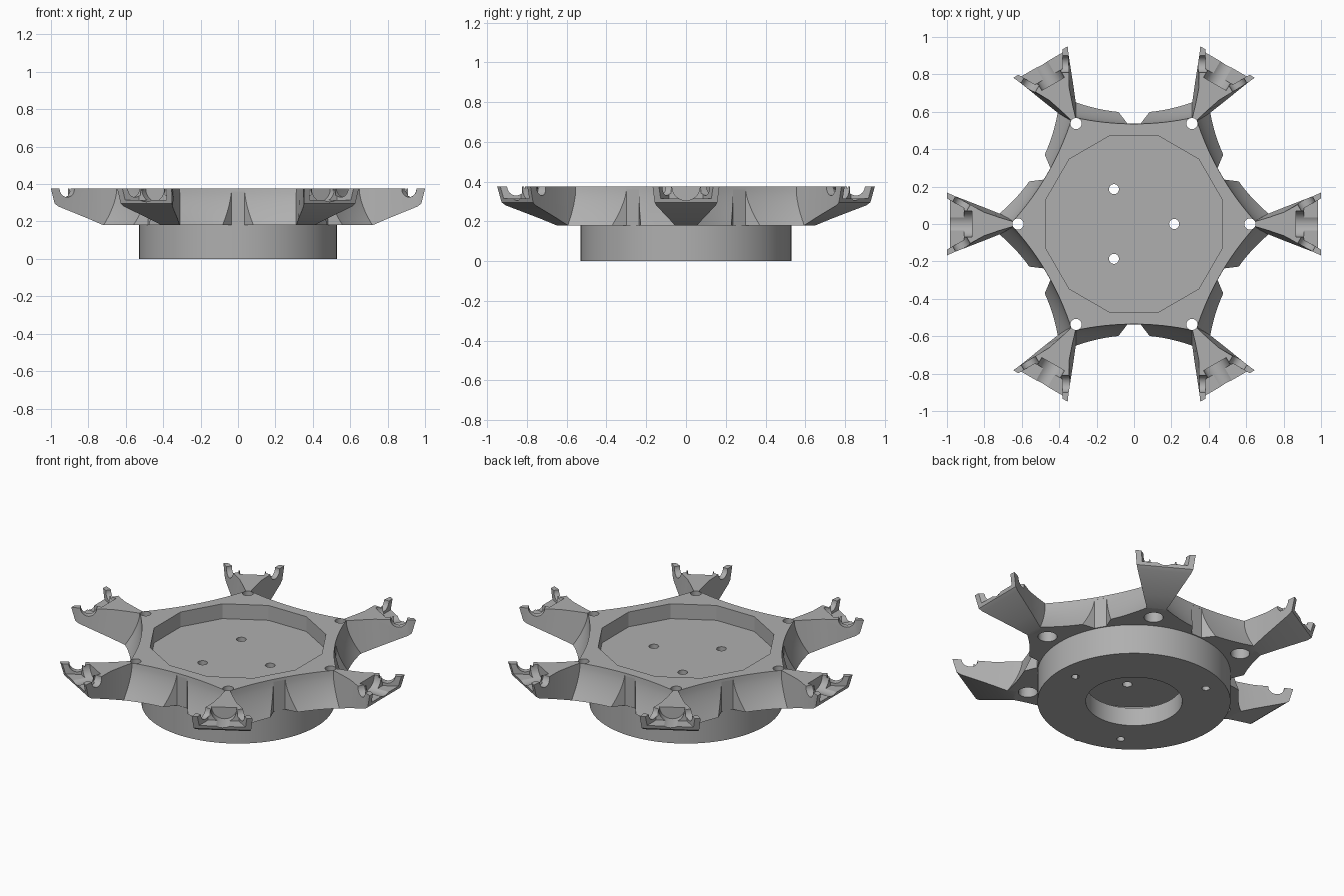
import bpy, bmesh, math
from mathutils import Matrix, Vector

if "Cube" in bpy.data.objects:
    bpy.data.objects.remove(bpy.data.objects["Cube"])

GREY = (0.43, 0.43, 0.43, 1)
mat = bpy.data.materials.new("plain grey")
mat.use_nodes = True
mat.diffuse_color = GREY
mat.node_tree.nodes["Principled BSDF"].inputs["Base Color"].default_value = GREY

TOP, MID = 0.375, 0.18


def loft(name, rings, closed=False):
    """Skin matching rings of points; cap the ends unless they close up."""
    bm = bmesh.new()
    loops = [[bm.verts.new(p) for p in ring] for ring in rings]
    n = len(loops[0])
    pairs = list(zip(loops, loops[1:]))
    if closed:
        pairs.append((loops[-1], loops[0]))
    else:
        bm.faces.new(loops[0])
        bm.faces.new(loops[-1])
    for a, b in pairs:
        for i in range(n):
            j = (i + 1) % n
            bm.faces.new((a[i], a[j], b[j], b[i]))
    bmesh.ops.recalc_face_normals(bm, faces=bm.faces)
    mesh = bpy.data.meshes.new(name)
    bm.to_mesh(mesh)
    bm.free()
    mesh.materials.append(mat)
    obj = bpy.data.objects.new(name, mesh)
    bpy.context.collection.objects.link(obj)
    return obj


def prism(points, z0, z1, turn=0.0):
    rot = Matrix.Rotation(turn, 3, "Z")
    return loft("cutter", [[rot @ Vector((x, y, z)) for x, y in points] for z in (z0, z1)])


def circle(radius, n=32, phase=0.0):
    return [(radius * math.cos(phase + math.tau * i / n),
             radius * math.sin(phase + math.tau * i / n)) for i in range(n)]


def drill(dist, angle, radius, z0, z1):
    cx, cy = dist * math.cos(angle), dist * math.sin(angle)
    return prism([(cx + x, cy + y) for x, y in circle(radius, 24)], z0, z1)


def rod(start, direction, length, radius):
    """Cylinder along any direction."""
    rot = Vector(direction).to_track_quat("Z", "Y").to_matrix()
    return loft("cutter", [[Vector(start) + rot @ Vector((x, y, z))
                            for x, y in circle(radius)] for z in (0, length)])


def cut(obj, cutters):
    """Subtract every cutter, then discard the cutters."""
    for c in cutters:
        mod = obj.modifiers.new("cut", "BOOLEAN")
        mod.operation, mod.solver, mod.object = "DIFFERENCE", "EXACT", c
    bpy.context.view_layer.update()
    deps = bpy.context.evaluated_depsgraph_get()
    mesh = bpy.data.meshes.new_from_object(obj.evaluated_get(deps))
    obj.modifiers.clear()
    obj.data = mesh
    for c in cutters:
        bpy.data.objects.remove(c)


def smooth(obj):
    bpy.ops.object.select_all(action="DESELECT")
    obj.select_set(True)
    bpy.context.view_layer.objects.active = obj
    bpy.ops.object.shade_smooth_by_angle(angle=math.radians(25))


SIXTHS = [math.radians(60 * k) for k in range(6)]
THIRDS = SIXTHS[::2]

# Hub plate: six concave sides that scoop outward towards the underside
def hub_ring(t):
    flare = t ** 1.6
    ring = []
    for turn in SIXTHS:
        rot = Matrix.Rotation(turn, 3, "Z")
        for i in range(17):
            u = 1 - i / 8
            x = u * (0.32 - 0.01 * flare)
            y = 0.535 + 0.06 * flare + (0.035 + 0.02 * flare) * u * u
            ring.append(rot @ Vector((x, y, TOP - (TOP - MID) * t)))
    return ring


hub = loft("hub_plate", [hub_ring(i / 8) for i in range(9)])
cutters = [prism(circle(0.49, 12, math.radians(15)), 0.285, 0.5),
           prism(circle(0.46, 96), 0.1, 0.23)]
cutters += [drill(0.215, a, 0.027, 0.1, 0.4) for a in THIRDS]
for a in SIXTHS:
    cutters.append(drill(0.62, a, 0.03, 0.1, 0.5))
    cutters.append(drill(0.62, a, 0.053, 0.1, 0.26))
    cutters.append(prism([(-0.035, 0.536), (0.035, 0.536), (0.16, 0.7), (-0.16, 0.7)],
                         0.1, 0.36, a))
cut(hub, cutters)
smooth(hub)

# Round base: hollow ring with an inward lip and three screw holes
profile = [(0.265, 0), (0.53, 0), (0.53, MID), (0.46, MID), (0.46, 0.11), (0.265, 0.11)]
base = loft("base_ring", [[(r * math.cos(a), r * math.sin(a), z) for r, z in profile]
                          for a in [math.tau * i / 96 for i in range(96)]], closed=True)
cut(base, [drill(0.42, a, 0.022, -0.1, 0.15) for a in THIRDS])
smooth(base)

# Arm: flared fishtail, sections as top reach, base reach, half widths, base height
sections = [(0.65, 0.65, 0.014, 0.03, MID),
            (0.72, 0.72, 0.035, 0.056, MID),
            (0.80, 0.80, 0.062, 0.088, 0.215),
            (0.96, 0.96, 0.150, 0.150, 0.280),
            (1.0, 0.98, 0.168, 0.158, 0.295)]
arm = loft("arm_1", [[(rt, wt, TOP), (rt, -wt, TOP), (rb, -wb, z), (rb, wb, z)]
                     for rt, rb, wt, wb, z in sections])
# Open socket at the tip, with a round seat and a half hole in each cheek
cutters = [prism([(0.91, -0.085), (0.91, 0.085), (1.05, 0.165), (1.05, -0.165)], 0.315, 0.5),
           rod((0.865, 0, TOP), (1, 0, 0), 0.3, 0.07),
           drill(0.62, 0, 0.053, 0.1, 0.26)]
for side in (1, -1):
    cutters.append(rod((0.935, side * 0.09, TOP), (-0.5, side * 0.866, 0), 0.12, 0.045))
cut(arm, cutters)
smooth(arm)

for k, a in enumerate(SIXTHS[1:], 2):
    copy = bpy.data.objects.new(f"arm_{k}", arm.data)
    copy.rotation_euler.z = a
    bpy.context.collection.objects.link(copy)
